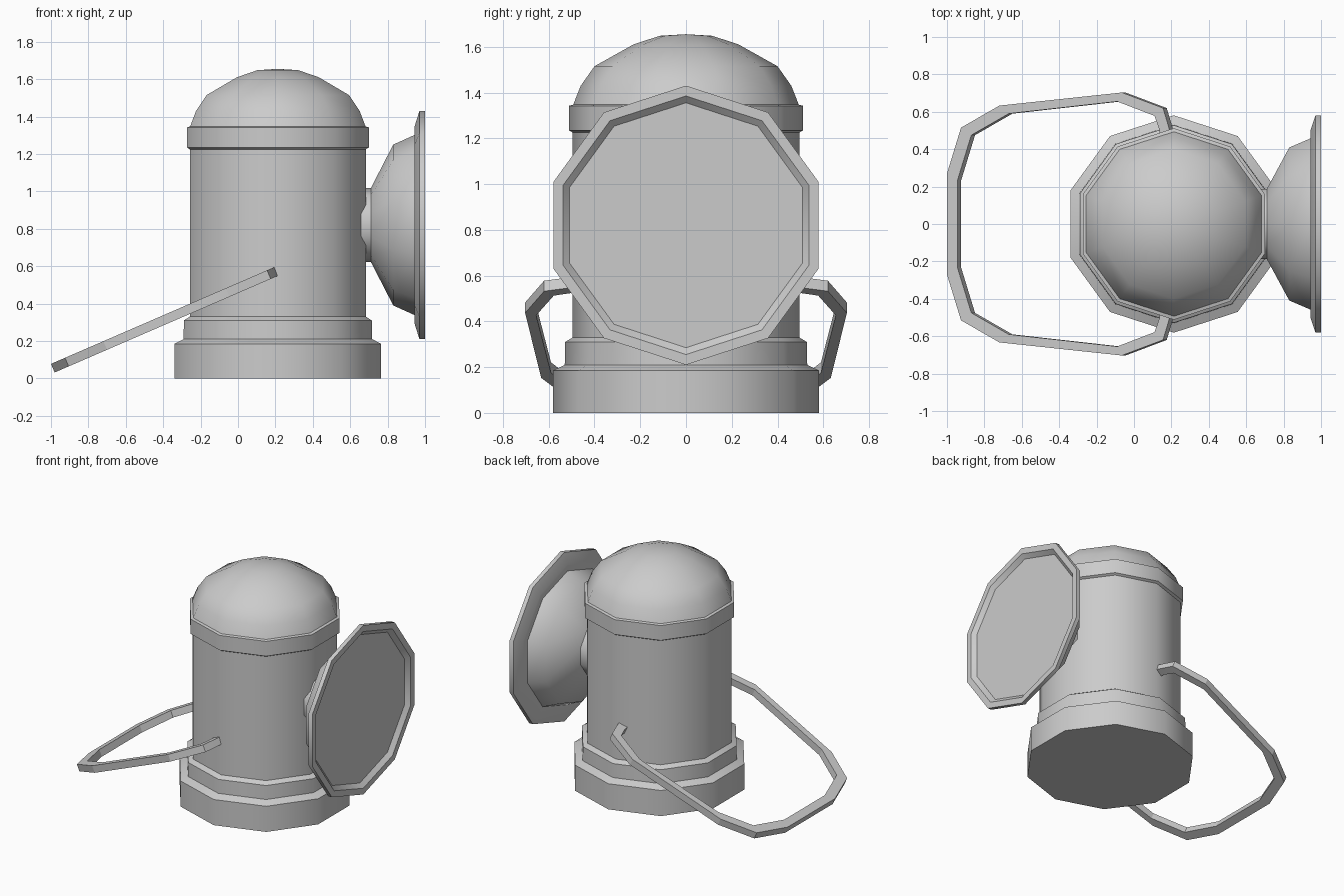
import bpy, bmesh, math
from mathutils import Vector, Matrix

if "Cube" in bpy.data.objects:
    bpy.data.objects.remove(bpy.data.objects["Cube"])

SIDES = 10


def finish(bm, name, matrix=None, angle=40):
    bmesh.ops.remove_doubles(bm, verts=bm.verts, dist=1e-5)
    bmesh.ops.recalc_face_normals(bm, faces=bm.faces)
    if matrix:
        bm.transform(matrix)
    me = bpy.data.meshes.new(name)
    bm.to_mesh(me)
    bm.free()
    ob = bpy.data.objects.new(name, me)
    bpy.context.collection.objects.link(ob)
    bpy.ops.object.select_all(action='DESELECT')
    ob.select_set(True)
    bpy.context.view_layer.objects.active = ob
    bpy.ops.object.shade_smooth_by_angle(angle=math.radians(angle))
    return ob


def lathe(name, profile, matrix):
    """Ten-sided revolve of (radius, height) points, with a corner on +y."""
    bm = bmesh.new()
    rings = []
    for r, h in profile:
        if r == 0:
            rings.append([bm.verts.new((0, 0, h))] * SIDES)
        else:
            rings.append([bm.verts.new((r * math.sin(2 * math.pi * i / SIDES),
                                        r * math.cos(2 * math.pi * i / SIDES), h))
                          for i in range(SIDES)])
    for a, b in zip(rings, rings[1:]):
        for i in range(SIDES):
            j = (i + 1) % SIDES
            bm.faces.new(dict.fromkeys((a[i], a[j], b[j], b[i])))
    return finish(bm, name, matrix)


# Stepped base, cylinder, collar and dome
body_at = Matrix.Translation((0.213, 0, 0))
lathe("lantern_body", [
    (0, 0), (0.581, 0), (0.581, 0.185), (0.53, 0.21),
    (0.528, 0.31), (0.495, 0.33), (0.495, 1.225),
    (0.512, 1.235), (0.512, 1.342), (0.493, 1.347),
    (0.46, 1.43), (0.40, 1.515), (0.23, 1.61), (0.115, 1.648), (0, 1.655)], body_at)

# Lamp reflector with rim and recessed lens, axis along +x
lamp_at = Matrix.Translation((0, 0, 0.82)) @ Matrix(
    ((0, 0, 1, 0), (1, 0, 0, 0), (0, 1, 0, 0), (0, 0, 0, 1)))
lathe("lamp_head", [
    (0, 0.60), (0.197, 0.60), (0.197, 0.71), (0.43, 0.83), (0.482, 0.945),
    (0.53, 0.945), (0.61, 0.97), (0.61, 1.0), (0.565, 1.0),
    (0.535, 0.972), (0, 0.972)], lamp_at)

# Tilted bail handle: mirrored outer and inner outlines in a sloping plane
outer = [(0.21, 0.46), (0.195, 0.52), (0.165, 0.62), (-0.055, 0.703),
         (-0.71, 0.633), (-0.915, 0.515), (-0.99, 0.27)]
inner = [(0.15, 0.45), (0.145, 0.505), (0.12, 0.578), (-0.08, 0.655),
         (-0.66, 0.59), (-0.86, 0.475), (-0.935, 0.23)]
slope = 0.433
half = Vector((-slope, 0, 1)).normalized() * 0.025


def on_plane(p):
    return Vector((p[0], p[1], 0.57 + (p[0] - 0.2) * slope))


bm = bmesh.new()
sections = []
for o, i in zip(outer, inner):
    o, i = on_plane(o), on_plane(i)
    sections.append([o + half, o - half, i - half, i + half])
sections += [[Vector((p.x, -p.y, p.z)) for p in s] for s in reversed(sections)]
rings = [[bm.verts.new(p) for p in s] for s in sections]
for a, b in zip(rings, rings[1:]):
    for k in range(4):
        m = (k + 1) % 4
        bm.faces.new((a[k], a[m], b[m], b[k]))
bm.faces.new(rings[0])
bm.faces.new(rings[-1])
finish(bm, "carry_handle", angle=10)
